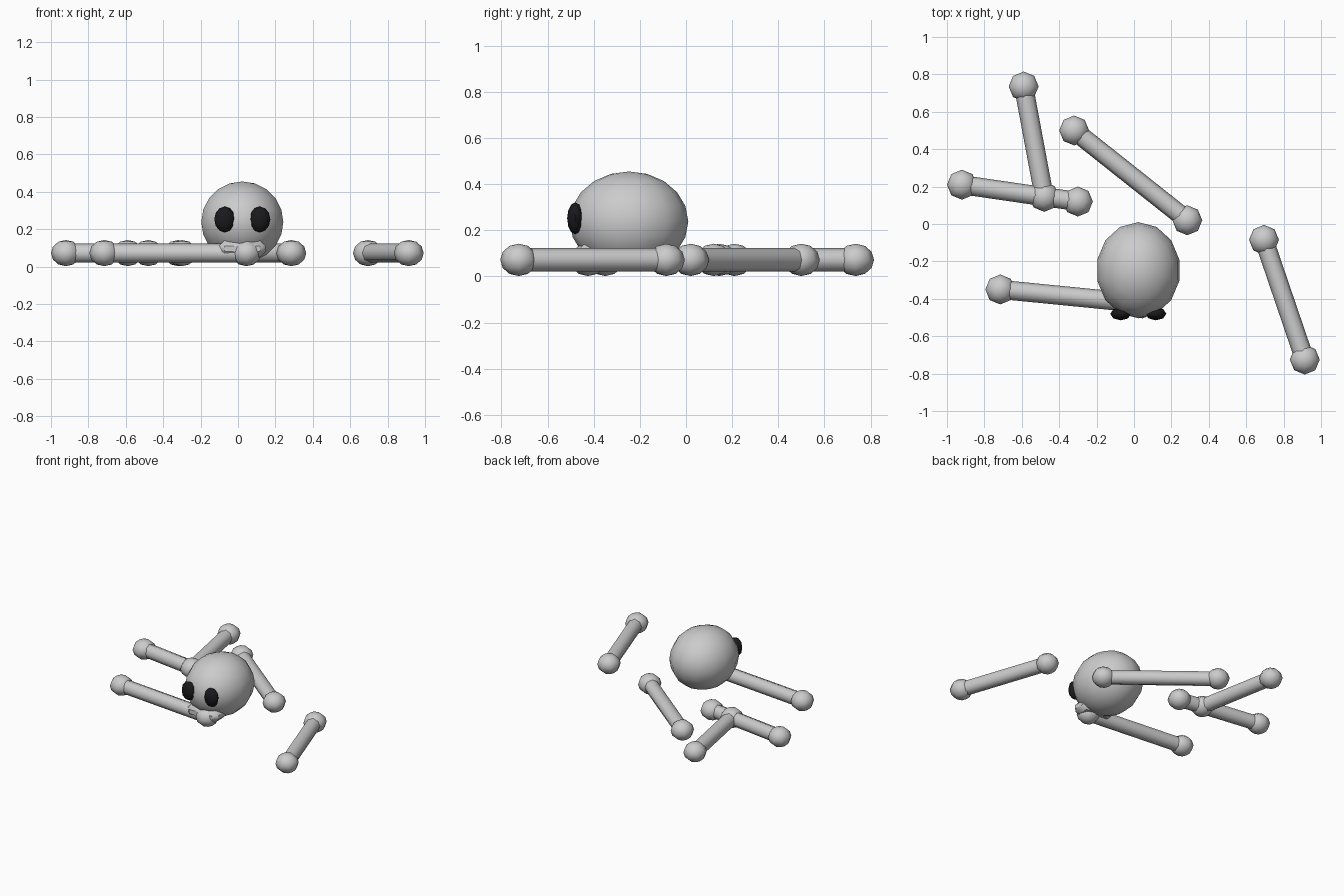
import bpy
from math import pi, atan2, hypot

if "Cube" in bpy.data.objects:
    bpy.data.objects.remove(bpy.data.objects["Cube"])

black = bpy.data.materials.new("black")
black.diffuse_color = (0.01, 0.01, 0.012, 1)
black.use_nodes = True
black.node_tree.nodes["Principled BSDF"].inputs["Base Color"].default_value = black.diffuse_color


def finish(name, mat=None):
    ob = bpy.context.object
    ob.name = name
    if mat:
        ob.data.materials.append(mat)
    bpy.ops.object.shade_smooth_by_angle(angle=pi / 3)
    return ob


def ellipsoid(name, loc, radii, segs, rings, mat=None):
    bpy.ops.mesh.primitive_uv_sphere_add(segments=segs, ring_count=rings, radius=1, location=loc)
    bpy.context.object.scale = radii
    bpy.ops.object.transform_apply(location=False, rotation=False, scale=True)
    return finish(name, mat)


# Loose bones: a shaft with a knob at each end, lying on the ground
Z = 0.072
bones = [
    ((-0.59, 0.735), (-0.48, 0.145)),
    ((-0.92, 0.21), (-0.30, 0.12)),
    ((-0.32, 0.50), (0.285, 0.02)),
    ((-0.715, -0.35), (0.045, -0.425)),
    ((0.695, -0.085), (0.913, -0.725)),
]
for i, (a, b) in enumerate(bones, 1):
    dx, dy = b[0] - a[0], b[1] - a[1]
    mid = ((a[0] + b[0]) / 2, (a[1] + b[1]) / 2, Z)
    bpy.ops.mesh.primitive_cylinder_add(vertices=8, radius=0.051, depth=hypot(dx, dy),
                                        location=mid, rotation=(0, pi / 2, atan2(dy, dx)))
    finish(f"bone_shaft_{i}")
    for end, p in zip("ab", (a, b)):
        ellipsoid(f"bone_knob_{i}{end}", (*p, Z), (0.08, 0.08, 0.07), 8, 6)

# Skull
CX = 0.023
ellipsoid("skull", (CX, -0.247, 0.238), (0.225, 0.257, 0.217), 14, 10)

# Eye sockets
for side, s in (("left", -1), ("right", 1)):
    ellipsoid(f"eye_socket_{side}", (CX + s * 0.094, -0.48, 0.252), (0.056, 0.035, 0.069), 8, 6, black)

# Jaw block tucked under the face
bpy.ops.mesh.primitive_cube_add(size=1, location=(CX, -0.4, 0.095))
jaw = bpy.context.object
jaw.scale = (0.25, 0.145, 0.09)
bpy.ops.object.transform_apply(location=False, rotation=False, scale=True)
bevel = jaw.modifiers.new("bevel", 'BEVEL')
bevel.width = 0.03
bevel.segments = 1
finish("jaw")
